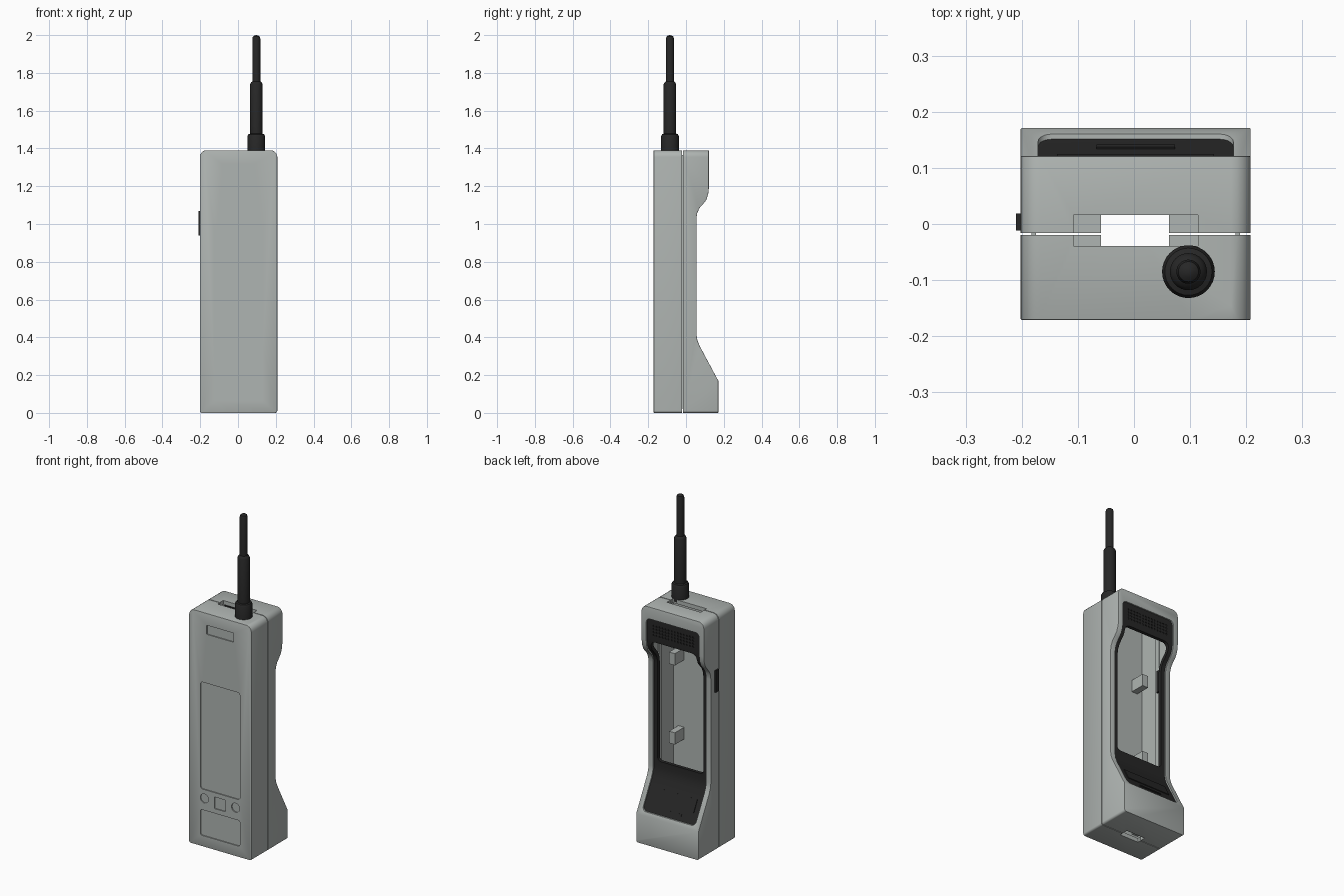
import bpy, bmesh, math
from mathutils import Vector, Matrix

if "Cube" in bpy.data.objects:
    bpy.data.objects.remove(bpy.data.objects["Cube"])

CX = 0.003  # body centre line


def material(name, rgb):
    m = bpy.data.materials.new(name)
    m.diffuse_color = (*rgb, 1)
    m.use_nodes = True
    m.node_tree.nodes["Principled BSDF"].inputs["Base Color"].default_value = m.diffuse_color
    return m


GREY = material("case_grey", (0.43, 0.46, 0.445))
BLACK = material("soft_black", (0.02, 0.02, 0.02))


def new_object(name, bm, mat):
    bmesh.ops.recalc_face_normals(bm, faces=bm.faces)
    me = bpy.data.meshes.new(name)
    bm.to_mesh(me)
    bm.free()
    ob = bpy.data.objects.new(name, me)
    bpy.context.collection.objects.link(ob)
    me.materials.append(mat)
    return ob


def prism(name, pts, axis, lo, hi, mat=GREY):
    """Extrude an outline: (y, z) points along x, or (x, z) points along y."""
    bm = bmesh.new()
    make = (lambda p, t: (t, p[0], p[1])) if axis == "x" else (lambda p, t: (p[0], t, p[1]))
    face = bm.faces.new([bm.verts.new(make(p, lo)) for p in pts])
    ext = bmesh.ops.extrude_face_region(bm, geom=[face])
    d = Vector((hi - lo, 0, 0)) if axis == "x" else Vector((0, hi - lo, 0))
    bmesh.ops.translate(bm, vec=d, verts=[v for v in ext["geom"] if isinstance(v, bmesh.types.BMVert)])
    return new_object(name, bm, mat)


def box(name, x0, x1, y0, y1, z0, z1, mat=GREY):
    return prism(name, [(x0, z0), (x1, z0), (x1, z1), (x0, z1)], "y", y0, y1, mat)


def rounded(x0, x1, z0, z1, r_low, r_high, n=5):
    """Rounded rectangle outline in x and z."""
    pts = []
    for cx, cz, r, a in ((x1 - r_low, z0 + r_low, r_low, -90), (x1 - r_high, z1 - r_high, r_high, 0),
                         (x0 + r_high, z1 - r_high, r_high, 90), (x0 + r_low, z0 + r_low, r_low, 180)):
        for i in range(n + 1):
            t = math.radians(a + 90 * i / n)
            pts.append((cx + r * math.cos(t), cz + r * math.sin(t)))
    return pts


def inset(pts, d):
    """Move a closed anticlockwise outline inwards by d."""
    out = []
    for i, p in enumerate(pts):
        p = Vector(p)
        a = (p - Vector(pts[i - 1])).normalized()
        b = (Vector(pts[(i + 1) % len(pts)]) - p).normalized()
        na, nb = Vector((-a.y, a.x)), Vector((-b.y, b.x))
        q = p + (na + nb) * d / (1 + na.dot(nb))
        out.append((q.x, q.y))
    return out


def apply(ob, mod):
    bpy.context.view_layer.objects.active = ob
    bpy.ops.object.modifier_apply(modifier=mod.name)


def boolean(ob, cutter, op="DIFFERENCE"):
    mod = ob.modifiers.new("cut", "BOOLEAN")
    mod.object, mod.operation, mod.solver = cutter, op, "EXACT"
    apply(ob, mod)
    bpy.data.objects.remove(cutter)


def smooth(ob):
    bpy.ops.object.select_all(action="DESELECT")
    ob.select_set(True)
    bpy.context.view_layer.objects.active = ob
    bpy.ops.object.shade_smooth_by_angle(angle=math.radians(30))


# Side profile with a waisted back grip
profile = [(-0.171, 0), (0.171, 0), (0.171, 0.17), (0.072, 0.355), (0.06, 0.385), (0.055, 0.415),
           (0.055, 1.03), (0.06, 1.06), (0.072, 1.085), (0.09, 1.105), (0.106, 1.125),
           (0.117, 1.155), (0.121, 1.19), (0.121, 1.39), (-0.171, 1.39)]

# Whole case, rounded and hollowed
case = prism("back_case", profile, "x", -0.202, 0.208)
boolean(case, prism("c", rounded(-0.202, 0.208, 0, 1.39, 0.012, 0.035), "y", -0.3, 0.3), "INTERSECT")
bevel = case.modifiers.new("bevel", "BEVEL")
bevel.width, bevel.segments, bevel.limit_method = 0.008, 2, "ANGLE"
bevel.angle_limit = math.radians(40)
apply(case, bevel)
boolean(case, prism("c", inset(profile, 0.024), "x", -0.18, 0.186))

# Slots through top and bottom
boolean(case, box("c", -0.108, 0.114, -0.039, 0.016, 1.3, 1.5))
boolean(case, box("c", -0.059, 0.062, -0.039, 0.016, -0.1, 0.1))

# Split into front and back shells with a fine seam
front = case.copy()
front.data = case.data.copy()
front.name = "front_case"
bpy.context.collection.objects.link(front)
boolean(front, box("c", -1, 1, -0.020, 1, -1, 2))
boolean(case, box("c", -1, 1, -1, -0.016, -1, 2))

# Shallow recesses on the front: earpiece, keypad, lower plate, keys
for x0, x1, z0, z1, r in ((-0.086, 0.091, 1.266, 1.32, 0.004), (-0.127, 0.132, 0.34, 0.975, 0.015),
                          (-0.127, 0.132, 0.064, 0.217, 0.012), (-0.036, 0.036, 0.245, 0.314, 0.003),
                          (-0.128, -0.074, 0.26, 0.314, 0.0269), (0.077, 0.131, 0.26, 0.314, 0.0269)):
    boolean(front, prism("c", rounded(x0, x1, z0, z1, r, r), "y", -0.3, -0.165))

# Black grip panel set into the back
PX0, PX1, PZ0, PZ1 = -0.171, 0.177, 0.19, 1.32
boolean(case, prism("c", rounded(PX0, PX1, PZ0, PZ1, 0.025, 0.025), "y", 0.0, 0.3))
panel = prism("grip_panel", inset(profile, 0.008), "x", -0.19, 0.19, BLACK)
boolean(panel, prism("c", inset(profile, 0.028), "x", -0.3, 0.3, BLACK))
boolean(panel, prism("c", rounded(PX0, PX1, PZ0, PZ1, 0.025, 0.025), "y", 0.0, 0.3, BLACK), "INTERSECT")
boolean(panel, prism("c", rounded(-0.147, 0.153, 0.45, 1.185, 0.02, 0.03), "y", 0.0, 0.3, BLACK))

# Grille holes at the top of the panel
bm = bmesh.new()
for row in range(4):
    for col in range(14):
        m = Matrix.Translation((CX + (col - 6.5) * 0.02, 0.113, 1.228 + row * 0.018))
        bmesh.ops.create_cube(bm, size=0.009, matrix=m)
boolean(panel, new_object("c", bm, BLACK))

# Raised plate and ridge on the lower slope of the panel
low, high = Vector((0.171, 0.17)), Vector((0.072, 0.355))
along = (high - low).normalized()
normal = Vector((along.y, -along.x))


def slope_plate(name, t0, t1, half):
    corners = [(t0, -0.012), (t1, -0.012), (t1, -0.004), (t0, -0.004)]
    pts = [tuple(low + along * t + normal * h) for t, h in corners]
    prism(name, pts, "x", CX - half, CX + half, BLACK)


slope_plate("release_plate", 0.09, 0.165, 0.14)
slope_plate("release_ridge", 0.054, 0.064, 0.07)

# Inner side lips behind the seam, and mounting posts
for side, sx in (("left", -1), ("right", 1)):
    a, b = sorted((CX + sx * 0.178, CX + sx * 0.186))
    box(side + "_seam_lip", a, b, -0.032, -0.004, 0.024, 1.366)
    a, b = sorted((CX + sx * 0.112, CX + sx * 0.15))
    for i, z in enumerate((0.15, 0.55, 1.02)):
        box(f"{side}_post_{i + 1}", a, b, -0.15, -0.06, z - 0.035, z + 0.035)

# Side key
box("side_key", -0.21, -0.165, -0.012, 0.019, 0.94, 1.07, BLACK)

# Stepped aerial, turned from a profile
bm = bmesh.new()
turn = [(0, 1.375), (0.047, 1.375), (0.047, 1.465), (0.042, 1.475), (0.033, 1.478), (0.033, 1.74),
        (0.028, 1.75), (0.0215, 1.755), (0.0215, 1.98), (0.018, 1.992), (0.010, 1.998), (0, 2.0)]
verts = [bm.verts.new((r, 0, z)) for r, z in turn]
edges = [bm.edges.new(e) for e in zip(verts, verts[1:])]
bmesh.ops.spin(bm, geom=verts + edges, cent=(0, 0, 0), axis=(0, 0, 1), angle=math.tau, steps=32)
bmesh.ops.remove_doubles(bm, verts=bm.verts, dist=1e-5)
bmesh.ops.translate(bm, vec=(0.097, -0.085, 0), verts=bm.verts)
aerial = new_object("aerial", bm, BLACK)

for ob in (case, front, panel, aerial):
    smooth(ob)
